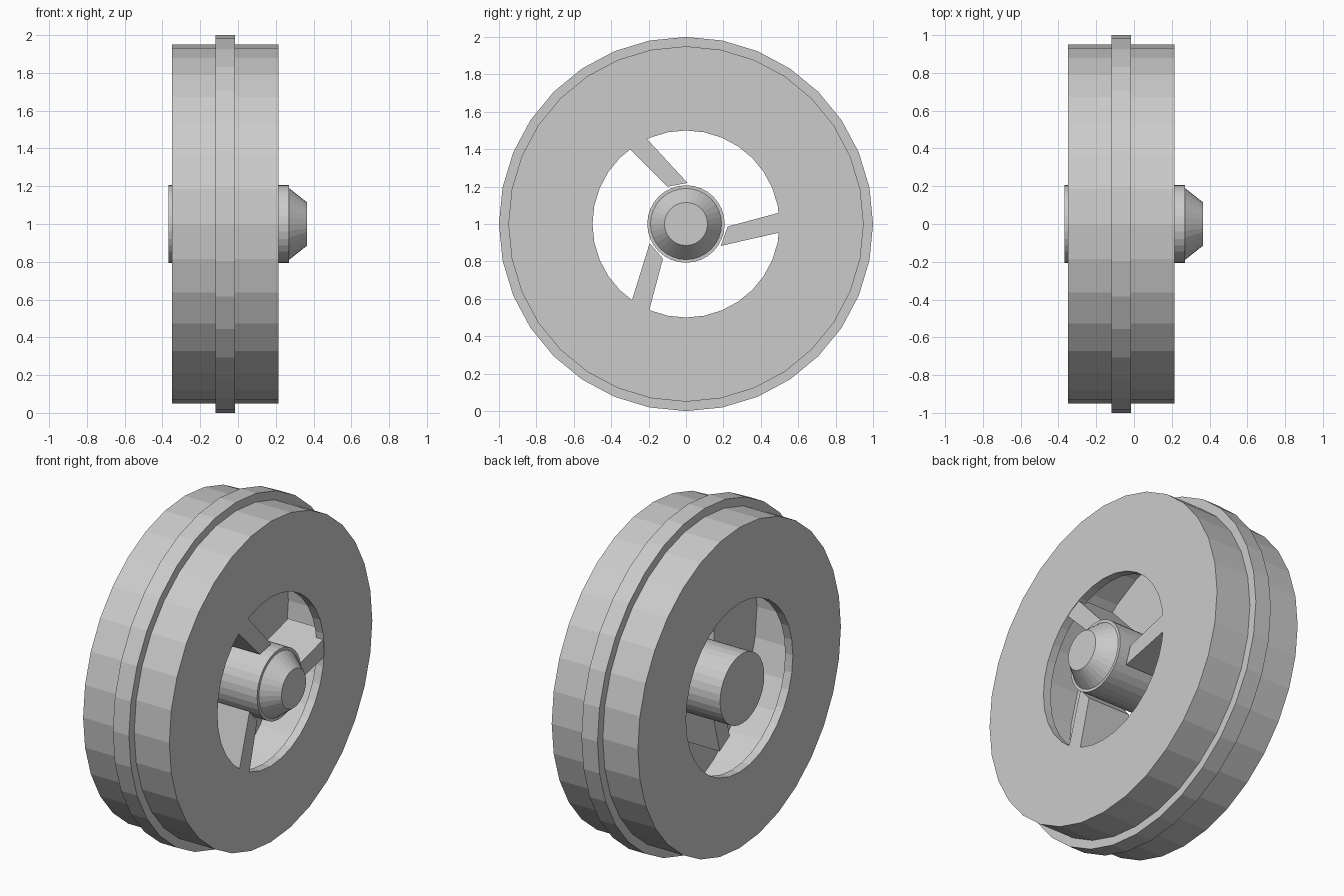
import bpy, bmesh, math

if "Cube" in bpy.data.objects:
    bpy.data.objects.remove(bpy.data.objects["Cube"])

SIDES = 32
AXLE_Z = 1.0


def make_object(name, bm):
    bmesh.ops.recalc_face_normals(bm, faces=bm.faces)
    mesh = bpy.data.meshes.new(name)
    bm.to_mesh(mesh)
    bm.free()
    obj = bpy.data.objects.new(name, mesh)
    obj.location.z = AXLE_Z
    bpy.context.collection.objects.link(obj)
    return obj


def lathe(name, profile, closed):
    """Turn a list of (x, radius) points around the x axis."""
    bm = bmesh.new()
    rings = []
    for i in range(SIDES):
        a = 2 * math.pi * i / SIDES
        rings.append([bm.verts.new((x, r * math.sin(a), r * math.cos(a)))
                      for x, r in profile])
    n = len(profile)
    for i in range(SIDES):
        p, q = rings[i], rings[(i + 1) % SIDES]
        for j in range(n if closed else n - 1):
            k = (j + 1) % n
            bm.faces.new((p[j], p[k], q[k], q[j]))
    if not closed:  # flat end caps
        bm.faces.new([ring[0] for ring in rings])
        bm.faces.new([ring[-1] for ring in rings])
    return make_object(name, bm)


# Hollow tyre shell with a raised centre rib and open inner side
lathe("tyre", [(-0.35, 0.5), (-0.35, 0.95), (-0.12, 0.95), (-0.12, 1.0),
               (-0.015, 1.0), (-0.015, 0.95), (0.215, 0.95), (0.215, 0.5),
               (0.165, 0.5), (0.165, 0.9), (-0.30, 0.9), (-0.30, 0.5)], True)

# Hub barrel with a small shoulder and tapered cap
lathe("hub", [(-0.368, 0.207), (0.27, 0.207), (0.27, 0.19), (0.365, 0.115)], False)

# Three swept spokes, flush with the outer side of the wheel
SPOKE = [(0.186, -0.117), (0.222, -0.014), (0.57, 0.08), (0.57, -0.03)]
for s in range(3):
    a = math.radians(120 * s)
    c, d = math.cos(a), math.sin(a)
    bm = bmesh.new()
    face = bm.faces.new([bm.verts.new((-0.07, y * c - z * d, y * d + z * c))
                         for y, z in SPOKE])
    out = bmesh.ops.extrude_face_region(bm, geom=[face], use_keep_orig=True)
    bmesh.ops.translate(bm, vec=(0.282, 0, 0),
                        verts=[v for v in out["geom"] if isinstance(v, bmesh.types.BMVert)])
    make_object(f"spoke_{s + 1}", bm)
